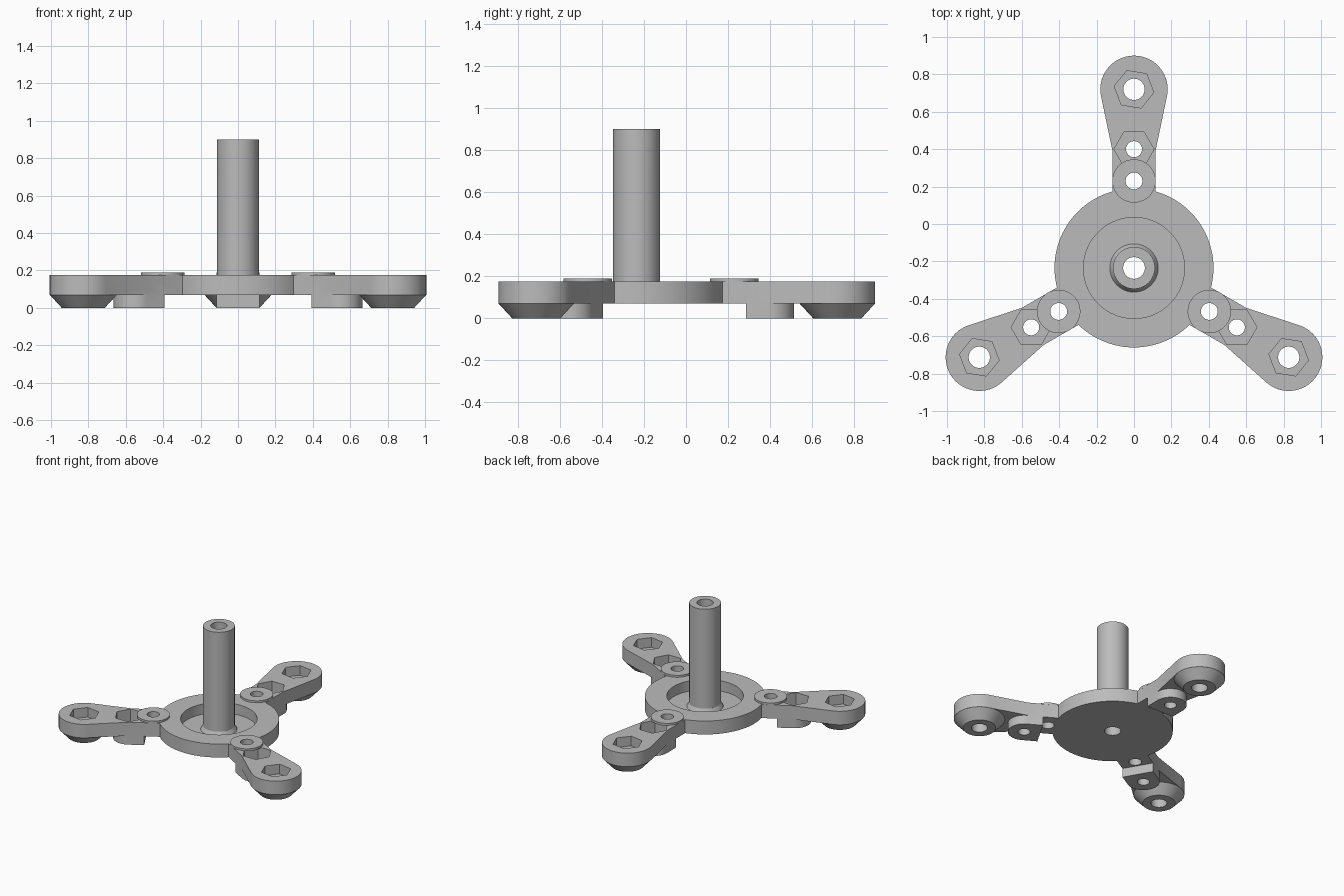
import bpy, math
from mathutils import Matrix

if "Cube" in bpy.data.objects:
    bpy.data.objects.remove(bpy.data.objects["Cube"], do_unlink=True)

CENTRE_Y = -0.235
TOP, MID = 0.175, 0.07        # top and underside of the main plate
HINGE, NUT, TIP = 0.465, 0.635, 0.955   # distances along an arm

grey = bpy.data.materials.new("light_grey")
grey.use_nodes = True
grey.diffuse_color = (0.5, 0.5, 0.5, 1)
grey.node_tree.nodes["Principled BSDF"].inputs["Base Color"].default_value = (0.5, 0.5, 0.5, 1)


def prism(name, outline, z0, z1):
    """Extrude a closed 2D outline between two heights."""
    n = len(outline)
    verts = [(x, y, z) for z in (z0, z1) for x, y in outline]
    faces = [list(range(n))[::-1], list(range(n, 2 * n))]
    faces += [(i, (i + 1) % n, n + (i + 1) % n, n + i) for i in range(n)]
    mesh = bpy.data.meshes.new(name)
    mesh.from_pydata(verts, [], faces)
    mesh.materials.append(grey)
    obj = bpy.data.objects.new(name, mesh)
    bpy.context.collection.objects.link(obj)
    return obj


def arc(r, y=0, start=0, end=360, n=64):
    closed = end - start == 360
    steps = n if closed else n - 1
    angles = [math.radians(start + (end - start) * i / steps) for i in range(n)]
    return [(r * math.cos(a), y + r * math.sin(a)) for a in angles]


def disc(name, r, y, z0, z1, n=64, turn=0):
    return prism(name, arc(r, y, turn, turn + 360, n), z0, z1)


def cone(name, r0, r1, y, z0, z1):
    obj = disc(name, r0, y, z0, z1)
    for v in obj.data.vertices:
        if v.co.z > (z0 + z1) / 2:
            v.co.x *= r1 / r0
            v.co.y = y + (v.co.y - y) * r1 / r0
    return obj


def combine(obj, others, operation):
    for other in others:
        mod = obj.modifiers.new(operation.lower(), "BOOLEAN")
        mod.operation, mod.solver, mod.object = operation, "EXACT", other
        bpy.context.view_layer.objects.active = obj
        bpy.ops.object.modifier_apply(modifier=mod.name)
        bpy.data.objects.remove(other, do_unlink=True)


def smooth(obj):
    bpy.ops.object.select_all(action="DESELECT")
    obj.select_set(True)
    bpy.context.view_layer.objects.active = obj
    bpy.ops.object.shade_smooth_by_angle(angle=math.radians(25))


# Hub: round plate with a dished top and a central bore
hub = disc("hub", 0.425, 0, MID, TOP, 96)
cutters = [disc("dish_cut", 0.27, 0, 0.095, 0.3, 96),
           disc("bore_cut", 0.058, 0, -0.1, 0.3)]
for k in range(3):
    hole = disc("hinge_cut", 0.045, HINGE, -0.1, 0.3, 32)
    hole.data.transform(Matrix.Rotation(math.radians(120 * k), 4, "Z"))
    cutters.append(hole)
combine(hub, cutters, "DIFFERENCE")

# Post: hollow tube with a flared foot
post = disc("post", 0.112, 0, 0.09, 0.9)
combine(post, [cone("flare", 0.132, 0.112, 0, 0.09, 0.125)], "UNION")
combine(post, [disc("bore_cut", 0.058, 0, -0.1, 1)], "DIFFERENCE")

# Arm: tapered plate with a nut block and a conical foot below
half = 0.115
arm = prism("arm", [(-half, 0.405), (half, 0.405), (half, 0.625)]
            + arc(0.18, TIP, -11, 191, 48) + [(-half, 0.625)], MID, TOP)
combine(arm, [
    prism("nut_block", [(-half, 0.52), (half, 0.52)] + arc(half, NUT, 0, 180, 32), 0, 0.1),
    cone("foot", 0.115, 0.18, TIP, 0, MID + 0.0005),
], "UNION")
combine(arm, [
    disc("hinge_cut", 0.045, HINGE, -0.1, 0.3, 32),
    disc("nut_hole_cut", 0.043, NUT, -0.1, 0.3, 32),
    disc("tip_hole_cut", 0.057, TIP, -0.1, 0.3, 32),
    disc("nut_pocket_cut", 0.107, NUT, 0.07, 0.3, 6),
    disc("tip_pocket_cut", 0.107, TIP, 0.1, 0.3, 6, -9),
], "DIFFERENCE")

# Hinge washer on top of the joint
washer = disc("hinge_washer", 0.116, HINGE, TOP - 0.003, 0.19, 48)
combine(washer, [disc("hinge_cut", 0.045, HINGE, 0, 0.3, 32)], "DIFFERENCE")

for obj in (hub, post, arm, washer):
    smooth(obj)
    obj.location.y = CENTRE_Y

# Repeat the arm and washer around the hub
for source in (arm, washer):
    for k in (1, 2):
        copy = source.copy()
        copy.name = f"{source.name}_{k + 1}"
        copy.rotation_euler.z = math.radians(120 * k)
        bpy.context.collection.objects.link(copy)
